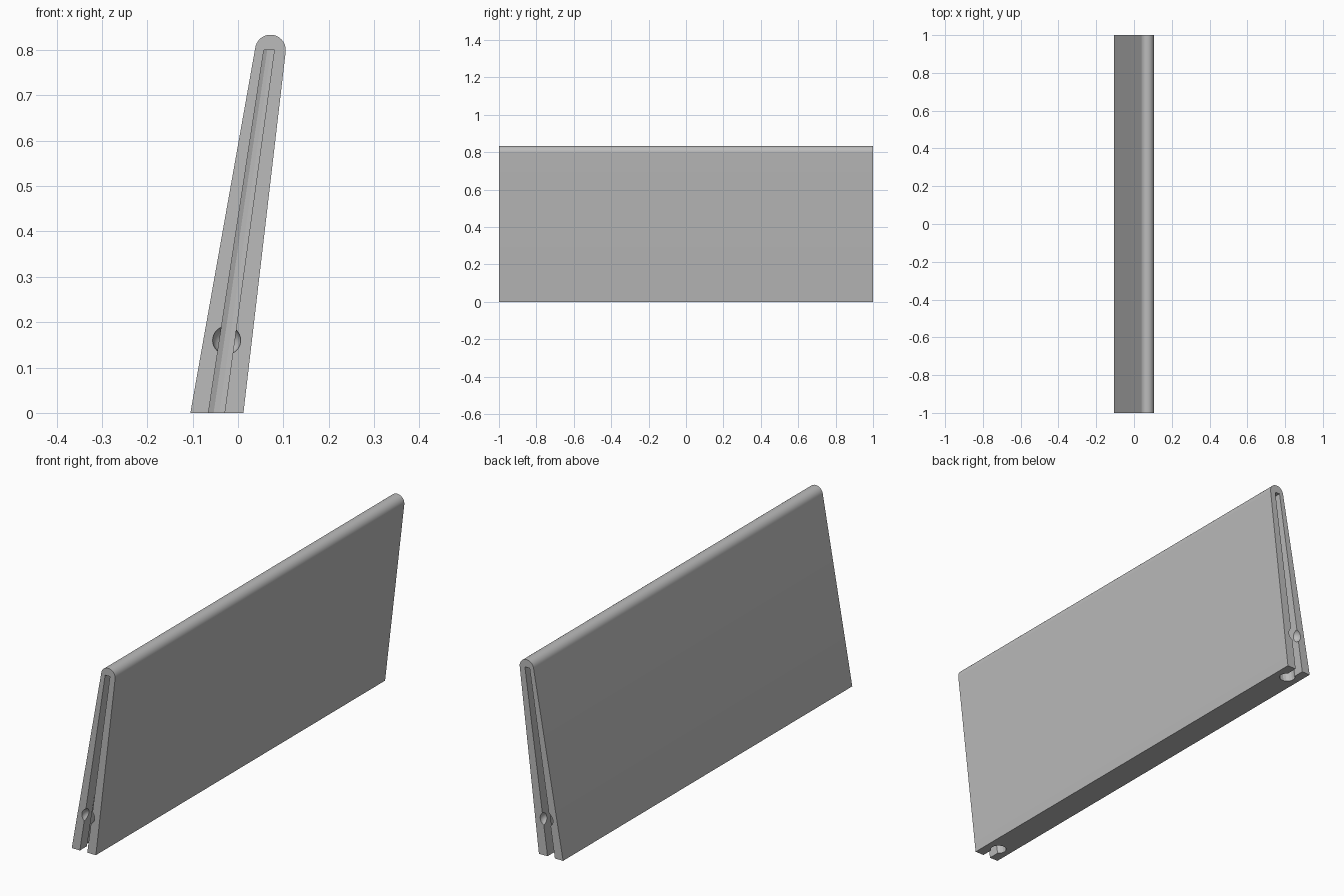
import bpy, bmesh, math
from mathutils import Vector

cube = bpy.data.objects.get("Cube")
if cube:
    bpy.data.objects.remove(cube, do_unlink=True)

grey = bpy.data.materials.new("plain grey")
grey.use_nodes = True
colour = (0.5, 0.5, 0.5, 1)
grey.diffuse_color = colour
grey.node_tree.nodes["Principled BSDF"].inputs["Base Color"].default_value = colour


def loft(name, first, last):
    """Closed solid between two matching outlines."""
    bm = bmesh.new()
    a = [bm.verts.new(p) for p in first]
    b = [bm.verts.new(p) for p in last]
    bm.faces.new(a)
    bm.faces.new(b[::-1])
    for i in range(len(a)):
        j = (i + 1) % len(a)
        bm.faces.new((a[j], a[i], b[i], b[j]))
    bmesh.ops.recalc_face_normals(bm, faces=bm.faces)
    mesh = bpy.data.meshes.new(name)
    bm.to_mesh(mesh)
    bm.free()
    mesh.materials.append(grey)
    obj = bpy.data.objects.new(name, mesh)
    bpy.context.collection.objects.link(obj)
    return obj


# Leaning panel with a rounded top edge
profile = [(-0.105, 0), (0.012, 0)]
steps = 28
for i in range(steps + 1):
    a = math.radians(-6.6 + (170 + 6.6) * i / steps)
    profile.append((0.0715 + 0.0338 * math.cos(a), 0.8 + 0.0338 * math.sin(a)))
panel = loft("panel", [(x, -1, z) for x, z in profile],
             [(x, 1, z) for x, z in profile])


def keyhole(side, t):
    """Keyhole outline at fraction t of the slot height."""
    x = -0.0475 + 0.116 * t
    r = 0.032 - 0.0113 * t
    y = 0.925
    pts = []
    for i in range(1, 15):
        a = (i + 0.5) * math.tau / 16
        pts.append(Vector((x + r * math.sin(a), side * (y + r * math.cos(a)), 0.8 * t)))
    ends = [Vector((pts[k].x, side * 1.05, 0.8 * t)) for k in (-1, 0)]
    return pts + ends


# Tapered keyhole slot and round socket in each end
cutters = []
for side in (-1, 1):
    cutters.append(loft("slot_cutter", keyhole(side, -0.05), keyhole(side, 1)))
    bpy.ops.mesh.primitive_uv_sphere_add(segments=32, ring_count=16, radius=0.031,
                                         location=(-0.025, side, 0.16))
    socket = bpy.context.object
    socket.name = "socket_cutter"
    socket.data.materials.append(grey)
    cutters.append(socket)

bpy.ops.object.select_all(action="DESELECT")
panel.select_set(True)
bpy.context.view_layer.objects.active = panel
for cutter in cutters:
    cutter.hide_render = True
    mod = panel.modifiers.new("cut", "BOOLEAN")
    mod.operation = "DIFFERENCE"
    mod.solver = "EXACT"
    mod.object = cutter
    bpy.ops.object.modifier_apply(modifier=mod.name)
for cutter in cutters:
    bpy.data.objects.remove(cutter, do_unlink=True)

bpy.ops.object.shade_smooth_by_angle(angle=math.radians(20))
